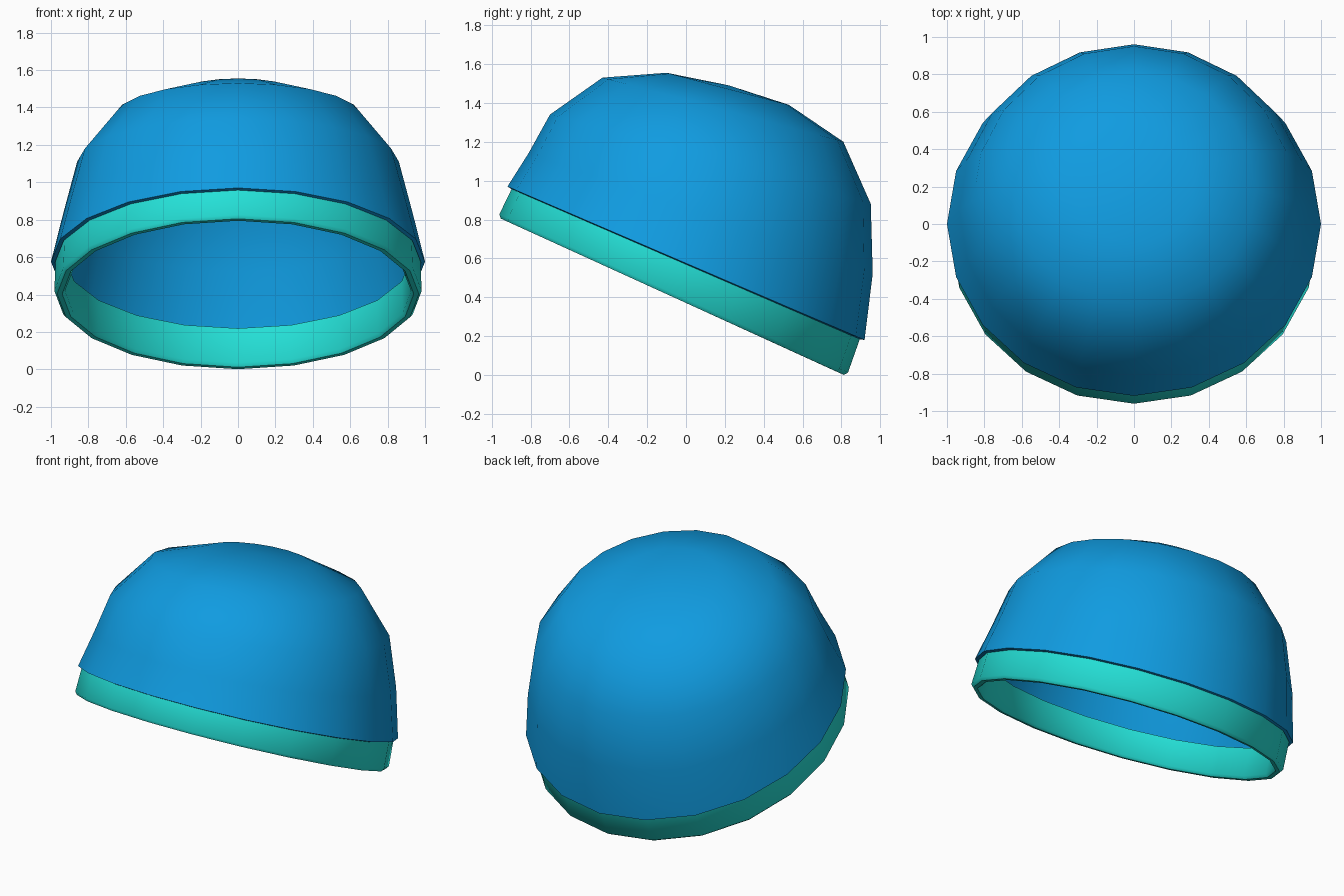
import bpy, bmesh, math
from mathutils import Matrix, Vector

cube = bpy.data.objects.get("Cube")
if cube:
    bpy.data.objects.remove(cube, do_unlink=True)

SIDES = 20
TILT = Matrix.Translation((0, 0, 0.575)) @ Matrix.Rotation(math.radians(-23.25), 4, 'X')


def material(name, rgb):
    mat = bpy.data.materials.new(name)
    mat.use_nodes = True
    mat.diffuse_color = (*rgb, 1)
    mat.node_tree.nodes["Principled BSDF"].inputs["Base Color"].default_value = (*rgb, 1)
    return mat


def ring(bm, front, back, low, high, half_width):
    """Slanted oval: front/back reach, height at the front and back, half width."""
    verts = []
    for i in range(SIDES):
        a = math.tau * i / SIDES
        t = (math.sin(a) + 1) / 2
        p = Vector((half_width * math.cos(a), front + (back - front) * t, low + (high - low) * t))
        verts.append(bm.verts.new(TILT @ p))
    return verts


def bridge(bm, lower, upper):
    for i in range(SIDES):
        j = (i + 1) % SIDES
        bm.faces.new((lower[i], lower[j], upper[j], upper[i]))


def finish(bm, name, mat, thickness=0):
    mesh = bpy.data.meshes.new(name)
    bm.to_mesh(mesh)
    bm.free()
    mesh.materials.append(mat)
    obj = bpy.data.objects.new(name, mesh)
    bpy.context.collection.objects.link(obj)
    bpy.ops.object.select_all(action='DESELECT')
    obj.select_set(True)
    bpy.context.view_layer.objects.active = obj
    if thickness:
        mod = obj.modifiers.new("Shell", 'SOLIDIFY')
        mod.thickness = thickness
        mod.offset = -1
        bpy.ops.object.modifier_apply(modifier=mod.name)
    bpy.ops.object.shade_smooth_by_angle(angle=math.radians(45))
    return obj


blue = material("cap blue", (0.005, 0.33, 0.75))
teal = material("band teal", (0.018, 0.76, 0.69))

# Crown: slanted rings closing at an off-centre peak
bm = bmesh.new()
crown = [
    (-1.0, 1.0, 0, 0, 1.0),
    (-0.968, 0.904, 0.20, 0.33, 0.935),
    (-0.945, 0.753, 0.427, 0.656, 0.86),
    (-0.772, 0.497, 0.708, 0.894, 0.65),
    (-0.479, 0.165, 0.861, 0.958, 0.325),
]
rings = [ring(bm, *r) for r in crown]
for lower, upper in zip(rings, rings[1:]):
    bridge(bm, lower, upper)
peak = bm.verts.new(TILT @ Vector((0, -0.159, 0.928)))
for i in range(SIDES):
    bm.faces.new((rings[-1][i], rings[-1][(i + 1) % SIDES], peak))
finish(bm, "crown", blue, 0.022)

# Band: closed ring with softened lower edges, deeper at the back
bm = bmesh.new()
section = [(0.975, 0.008, 0.008), (0.92, 0.008, 0.008), (0.925, -0.15, -0.188),
           (0.94, -0.165, -0.207), (0.967, -0.165, -0.207), (0.982, -0.148, -0.188)]
loops = [ring(bm, -r, r + (0.006 if low < 0 else 0), low, high, r) for r, low, high in section]
for k, loop in enumerate(loops):
    bridge(bm, loop, loops[(k + 1) % len(loops)])
bmesh.ops.recalc_face_normals(bm, faces=bm.faces)
finish(bm, "band", teal)
